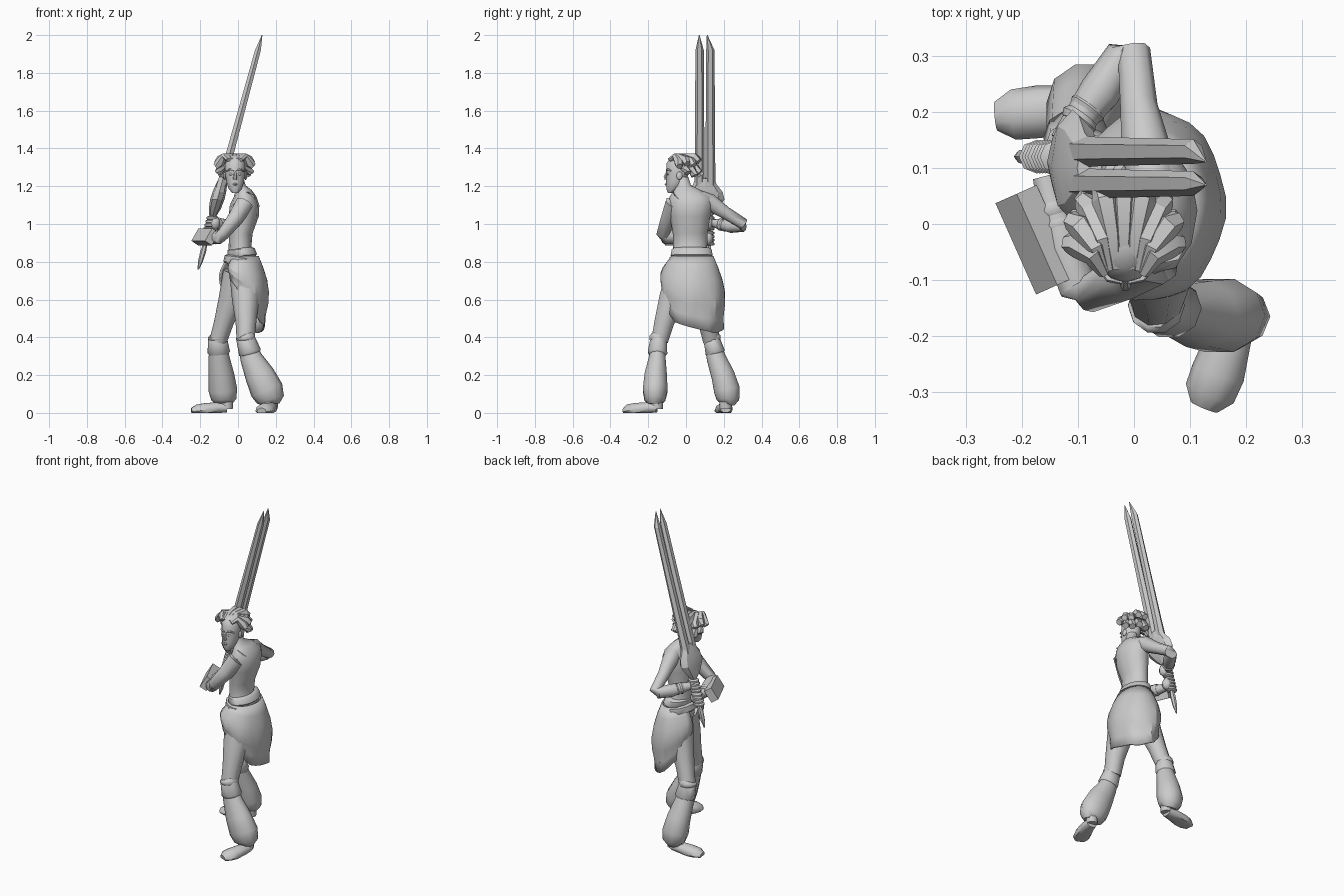
import bpy, bmesh, math
from math import sin, cos, pi, radians
from mathutils import Vector, Matrix

if "Cube" in bpy.data.objects:
    bpy.data.objects.remove(bpy.data.objects["Cube"], do_unlink=True)

grey = bpy.data.materials.new("plain grey")
grey.use_nodes = True
grey.diffuse_color = (0.6, 0.6, 0.6, 1)
grey.node_tree.nodes["Principled BSDF"].inputs["Base Color"].default_value = (0.6, 0.6, 0.6, 1)


def finish(name, bm, angle=45):
    bmesh.ops.recalc_face_normals(bm, faces=bm.faces)
    mesh = bpy.data.meshes.new(name)
    bm.to_mesh(mesh)
    bm.free()
    ob = bpy.data.objects.new(name, mesh)
    bpy.context.collection.objects.link(ob)
    mesh.materials.append(grey)
    bpy.ops.object.select_all(action="DESELECT")
    ob.select_set(True)
    bpy.context.view_layer.objects.active = ob
    bpy.ops.object.shade_smooth_by_angle(angle=radians(angle))
    return ob


def skin_rings(name, rings, angle=45):
    bm = bmesh.new()
    loops = [[bm.verts.new((p.x, p.y, max(p.z, 0))) for p in ring] for ring in rings]
    n = len(loops[0])
    for a, b in zip(loops, loops[1:]):
        for i in range(n):
            bm.faces.new((a[i], a[(i + 1) % n], b[(i + 1) % n], b[i]))
    bm.faces.new(loops[0])
    bm.faces.new(loops[-1])
    return finish(name, bm, angle)


def stack(name, levels, n=12, angle=45, phase=0.0):
    """Horizontal ellipses: x, y, z, x radius, y radius."""
    turns = [2 * pi * i / n + phase for i in range(n)]
    return skin_rings(name, [[Vector((x + rx * cos(t), y + ry * sin(t), z)) for t in turns]
                             for x, y, z, rx, ry in levels], angle)


def tube(name, path, n=9, squash=1.0, angle=50):
    """Rings square to a path of x, y, z, radius."""
    pts = [Vector(p[:3]) for p in path]
    rings = []
    for k, p in enumerate(pts):
        t = (pts[min(k + 1, len(pts) - 1)] - pts[max(k - 1, 0)]).normalized()
        ref = Vector((0, 1, 0)) if abs(t.z) > 0.75 else Vector((0, 0, 1))
        side = t.cross(ref).normalized()
        up = side.cross(t)
        r = path[k][3]
        rings.append([p + side * r * cos(2 * pi * i / n) + up * r * squash * sin(2 * pi * i / n)
                      for i in range(n)])
    return skin_rings(name, rings, angle)


def ball(name, centre, size, segs=10):
    bm = bmesh.new()
    bmesh.ops.create_uvsphere(bm, u_segments=segs, v_segments=7, radius=1,
                              matrix=Matrix.Translation(centre) @ Matrix.Diagonal((*size, 1)))
    return finish(name, bm, 60)


# Torso, chest towards -x, and neck
stack("torso", [(.03, .035, .68, .075, .1), (.03, .03, .79, .085, .115), (.01, .022, .87, .06, .09),
                (.015, .022, .95, .062, .092), (.03, .022, 1.04, .08, .107), (.035, .024, 1.1, .078, .118),
                (.038, .024, 1.145, .06, .11), (.03, .008, 1.18, .042, .07), (.01, -.01, 1.205, .03, .036),
                (.0, -.02, 1.25, .028, .032)])

# Head and face, turned towards -y
stack("head", [(-.015, -.08, 1.165, .016, .016), (-.015, -.068, 1.185, .034, .036),
               (-.015, -.053, 1.22, .046, .052), (-.015, -.045, 1.27, .053, .06),
               (-.015, -.042, 1.32, .053, .062), (-.015, -.036, 1.355, .036, .042),
               (-.015, -.03, 1.365, .01, .012)])
tube("nose", [(-.015, -.1, 1.275, .006), (-.015, -.11, 1.25, .01), (-.015, -.104, 1.237, .011)], 6)
tube("lips", [(-.032, -.094, 1.21, .003), (-.015, -.105, 1.21, .008), (.002, -.094, 1.21, .003)], 6)
for side, word in ((-1, "right"), (1, "left")):
    ball(word + "_eye", (-.015 + side * .022, -.096, 1.264), (.011, .006, .007), 8)
    ball(word + "_ear", (-.015 + side * .055, -.035, 1.255), (.008, .016, .022), 8)
    tube(word + "_brow", [(-.015 + side * .006, -.103, 1.283, .005), (-.015 + side * .03, -.097, 1.289, .007),
                          (-.015 + side * .045, -.08, 1.28, .004)], 6)

# Thick locks swept back from the hairline, then a lower row behind the ears
for i in range(9):
    a = radians(-95 + 190 * i / 8)
    s, c = sin(a), cos(a)
    tip = 1.35 - .025 * abs(s) + .012 * (i % 2)
    tube("top_lock", [(-.018 + s * .035, -.088 + .01 * c, 1.34, .01), (-.018 + s * .052, -.055 + c * .04, 1.358, .019),
                      (-.018 + s * .078, -.03 + c * .08, tip, .026), (-.018 + s * .1, -.025 + c * .1, tip - .02, .018)],
         6, angle=25)
for i in range(7):
    a = radians(-75 + 150 * i / 6)
    s, c = sin(a), cos(a)
    drop = 1.27 - .015 * (i % 2)
    tube("lower_lock", [(-.018 + s * .05, -.04 + c * .045, 1.31, .016), (-.018 + s * .075, -.02 + c * .075, 1.295, .023),
                        (-.018 + s * .09, -.015 + c * .095, drop, .02)], 6, angle=25)

# Pelvis belts
for z, rx, ry, tilt in ((.805, .098, .126, 8), (.85, .078, .114, -4)):
    belt = stack("belt", [(.022, .03, z - .024, rx - .008, ry - .006), (.022, .03, z - .016, rx, ry),
                          (.018, .03, z + .016, rx - .006, ry - .006), (.018, .03, z + .024, rx - .02, ry - .02)], 14)
    belt.data.transform(Matrix.Translation((.02, .03, z)) @ Matrix.Rotation(radians(tilt), 4, "Y")
                        @ Matrix.Translation((-.02, -.03, -z)))

# Wrapped skirt, open at the front with a slanting hem
hem = [(-128, .71), (-100, .64), (-70, .57), (-35, .48), (0, .45), (50, .42), (95, .45), (165, .61)]


def hem_height(a):
    for (a0, z0), (a1, z1) in zip(hem, hem[1:]):
        if a <= a1:
            return z0 + (z1 - z0) * (a - a0) / (a1 - a0)
    return hem[-1][1]


bm = bmesh.new()
cols, rows, grid = 22, 6, []
for i in range(cols + 1):
    deg = hem[0][0] + (hem[-1][0] - hem[0][0]) * i / cols
    a, low = radians(deg), hem_height(deg)
    line = []
    for j in range(rows + 1):
        t = j / rows
        puff = sin(pi * min(t * 1.15, 1) * .85)
        fold = 1 + .035 * t * sin(7 * a + 4 * t)
        line.append(bm.verts.new((.028 + (.082 + .047 * puff + .012 * t) * fold * cos(a),
                                  .034 + (.112 + .044 * puff + .03 * t) * fold * sin(a),
                                  .83 + (low - .83) * t)))
    grid.append(line)
for p, q in zip(grid, grid[1:]):
    for j in range(rows):
        bm.faces.new((p[j], q[j], q[j + 1], p[j + 1]))
skirt = finish("skirt", bm, 22)
skirt.modifiers.new("thickness", "SOLIDIFY").thickness = .008

# Legs: thigh, knee cuffs, baggy lower leg, foot
legs = {
    "left": ([(.035, -.03, .74, .08), (.04, -.075, .6, .072), (.042, -.115, .48, .055), (.04, -.14, .38, .047)],
             [(.04, -.145, .38, .045), (.07, -.152, .29, .059), (.115, -.16, .2, .079), (.153, -.163, .12, .088),
              (.172, -.165, .07, .074), (.175, -.166, .045, .045)], .78,
             [(.178, -.155, .026, .032), (.17, -.2, .026, .04), (.15, -.265, .016, .048), (.135, -.302, .01, .046),
              (.125, -.326, .006, .026)]),
    "right": ([(.0, .07, .74, .08), (-.035, .09, .6, .068), (-.075, .115, .48, .052), (-.105, .135, .38, .046)],
              [(-.108, .135, .38, .044), (-.1, .16, .29, .056), (-.088, .195, .2, .068), (-.08, .217, .12, .076),
               (-.075, .222, .07, .066), (-.075, .217, .045, .042)], .95,
              [(-.06, .21, .026, .032), (-.11, .207, .026, .04), (-.17, .2, .016, .047), (-.215, .195, .01, .045),
               (-.246, .192, .006, .026)]),
}
for side, (thigh, shin, depth, foot) in legs.items():
    tube(side + "_thigh", thigh, 10)
    tube(side + "_baggy_leg", shin, 10, depth)
    tube(side + "_foot", foot, 10, .8)
    x, y = shin[0][:2]
    dx, dy = (Vector(shin[1][:2]) - Vector(shin[0][:2])) / 9
    tube(side + "_knee_cuff", [(x, y, .4, .04), (x, y, .393, .05), (x + dx * 7, y + dy * 7, .32, .06),
                               (x + dx * 8, y + dy * 8, .308, .05)], 10, .9)
    tube(side + "_knee_band", [(x - dx, y - dy, .41, .042), (x, y, .403, .051), (x, y, .388, .051),
                               (x, y, .38, .042)], 10)
    ankle = Vector(foot[0][:3])
    tube(side + "_ankle", [(ankle.x, ankle.y, .08, .035), (ankle.x, ankle.y, .02, .032)], 8)

# Arms
arms = {
    "left": [(.05, -.035, 1.145, .042), (.035, -.062, 1.11, .05), (-.015, -.092, 1.03, .043),
             (-.08, -.125, .945, .033), (-.1, -.112, .93, .036), (-.125, -.04, .93, .038),
             (-.148, .04, .925, .028), (-.16, .085, .925, .022)],
    "right": [(.035, .07, 1.135, .045), (.022, .125, 1.115, .046), (.008, .21, 1.058, .034), (.0, .305, 1.0, .03),
              (-.02, .3, .99, .032), (-.06, .235, .99, .038), (-.105, .175, 1.0, .028), (-.13, .145, 1.005, .022)],
}
for side, path in arms.items():
    tube(side + "_arm", path, 9)
    a, b = Vector(path[-3][:3]), Vector(path[-2][:3])
    for k in range(3):
        p, q = a.lerp(b, k / 3), a.lerp(b, k / 3 + .3)
        m = (p + q) / 2
        tube(side + "_wrist_wrap", [(*p, .03), (*m, .036), (*q, .03)], 9)


# Sword grip line, and hands closed around it
def axis(z):
    return -.21 + .272 * (z - .76)


for side, z in (("left", .925), ("right", 1.005)):
    ball(side + "_palm", (axis(z) + .02, .115, z), (.03, .028, .036))
    for k in range(4):
        f = z - .03 + .019 * k
        stack(side + "_finger", [(axis(f), .12, f - .01, .022, .022), (axis(f), .12, f - .005, .032, .03),
                                 (axis(f), .12, f + .005, .032, .03), (axis(f), .12, f + .01, .022, .022)], 8)

# Fork-bladed sword: pommel spike, grip, flared base, two prongs
stack("sword_grip", [(axis(z), .12, z, r, r) for z, r in
                     ((.76, .004), (.8, .013), (.86, .016), (.87, .013), (1.06, .015))], 6, 20)
stack("sword_base", [(axis(z), y, z, rx, ry) for z, y, rx, ry in
                     ((1.04, .118, .018, .02), (1.08, .11, .032, .06), (1.13, .104, .038, .1),
                      (1.17, .102, .036, .092), (1.21, .1, .03, .062), (1.24, .1, .022, .052))], 8, 20)
for y, tip in ((.072, .07), (.129, .112)):
    stack("sword_blade", [(axis(1.16), y, 1.16, .03, .029), (axis(1.3), y, 1.3, .025, .026),
                          (axis(1.92), y, 1.92, .018, .022), (axis(2), tip, 2, .002, .002)], 6, 15, pi / 6)

# Block strapped to the outside of the left forearm
bm = bmesh.new()
place = (Matrix.Translation((-.174, -.028, .932)) @ Matrix.Rotation(radians(24), 4, "Z")
         @ Matrix.Rotation(radians(32), 4, "Y") @ Matrix.Diagonal((.046, .178, .078, 1)))
bmesh.ops.create_cube(bm, size=1, matrix=place)
finish("forearm_block", bm, 20)
